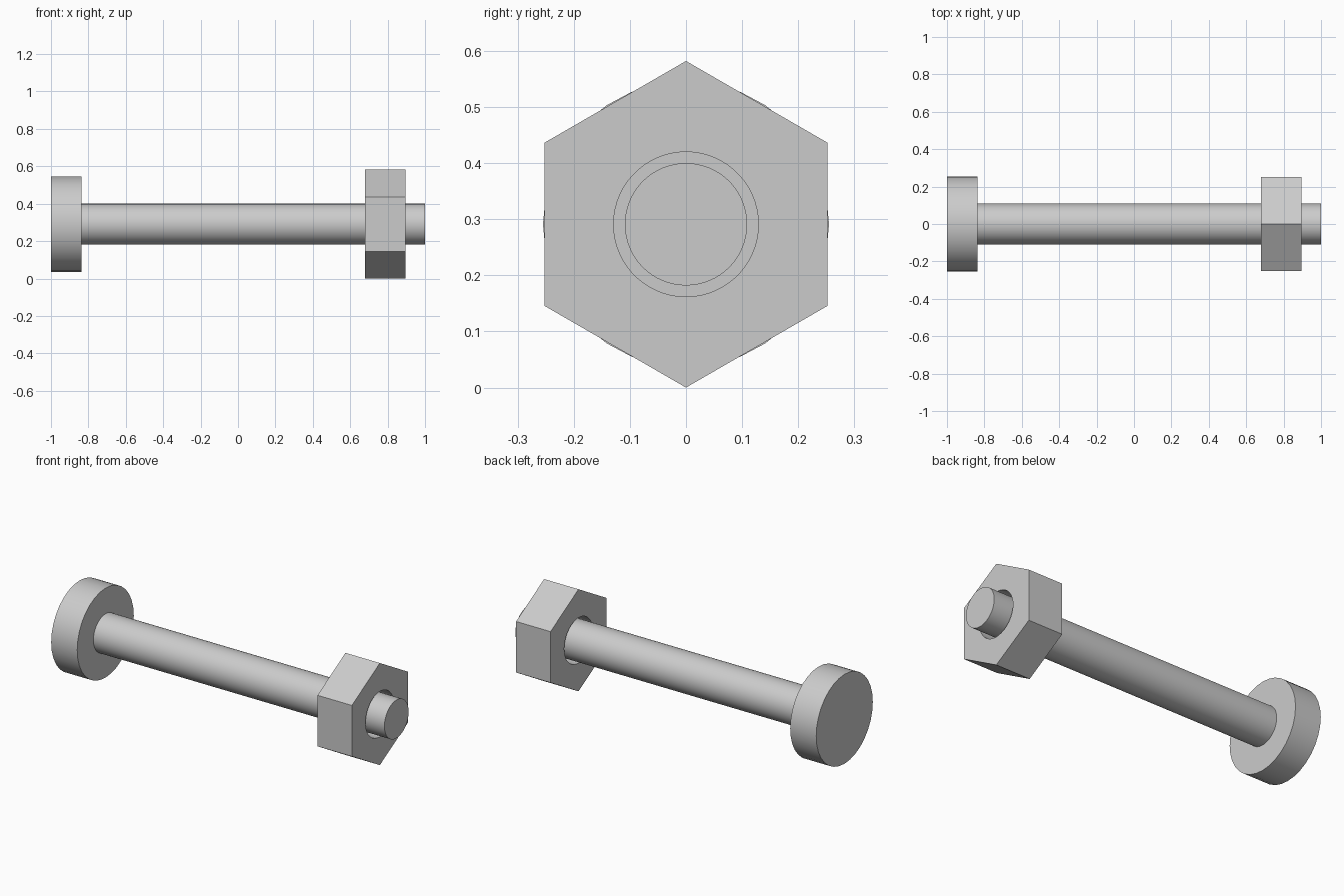
import bpy, bmesh, math

old = bpy.data.objects.get("Cube")
if old:
    bpy.data.objects.remove(old, do_unlink=True)

AXIS_Z = 0.291

steel = bpy.data.materials.new("grey steel")
steel.use_nodes = True
colour = (0.6, 0.6, 0.6, 1)
steel.diffuse_color = colour
steel.node_tree.nodes["Principled BSDF"].inputs["Base Color"].default_value = colour


def cylinder(name, x0, x1, radius, sides):
    """Cylinder lying along x, with a corner pointing straight up."""
    bpy.ops.mesh.primitive_cylinder_add(
        vertices=sides, radius=radius, depth=x1 - x0,
        location=((x0 + x1) / 2, 0, AXIS_Z), rotation=(0, math.pi / 2, 0))
    ob = bpy.context.object
    ob.name = name
    bpy.ops.object.transform_apply(location=True, rotation=True, scale=True)
    ob.data.materials.append(steel)
    bpy.ops.object.shade_smooth_by_angle(angle=math.radians(30))
    return ob


# Bolt: round head and plain shank
cylinder("bolt_head", -1, -0.836, 0.255, 32)
cylinder("bolt_shank", -0.84, 1, 0.109, 64)


# Hexagonal nut with a clearance hole, built from matching inner and outer rings
def ring(bm, x, radius, sides):
    verts = []
    for i in range(sides):
        a = 2 * math.pi * i / sides
        verts.append(bm.verts.new((x, radius * math.sin(a), AXIS_Z + radius * math.cos(a))))
    edges = [bm.edges.new((verts[i], verts[(i + 1) % sides])) for i in range(sides)]
    return verts, edges


bm = bmesh.new()
ends = []
for x in (0.678, 0.895):
    outer, outer_edges = ring(bm, x, 0.291, 6)
    inner, inner_edges = ring(bm, x, 0.129, 60)
    bmesh.ops.triangle_fill(bm, edges=outer_edges + inner_edges, use_beauty=True)
    ends.append((outer, inner))
for near, far in zip(*ends):
    for i in range(len(near)):
        j = (i + 1) % len(near)
        bm.faces.new((near[i], near[j], far[j], far[i]))
bmesh.ops.recalc_face_normals(bm, faces=bm.faces)
mesh = bpy.data.meshes.new("hex_nut")
bm.to_mesh(mesh)
bm.free()
nut = bpy.data.objects.new("hex_nut", mesh)
bpy.context.collection.objects.link(nut)
mesh.materials.append(steel)
bpy.ops.object.select_all(action="DESELECT")
nut.select_set(True)
bpy.context.view_layer.objects.active = nut
bpy.ops.object.shade_smooth_by_angle(angle=math.radians(30))
